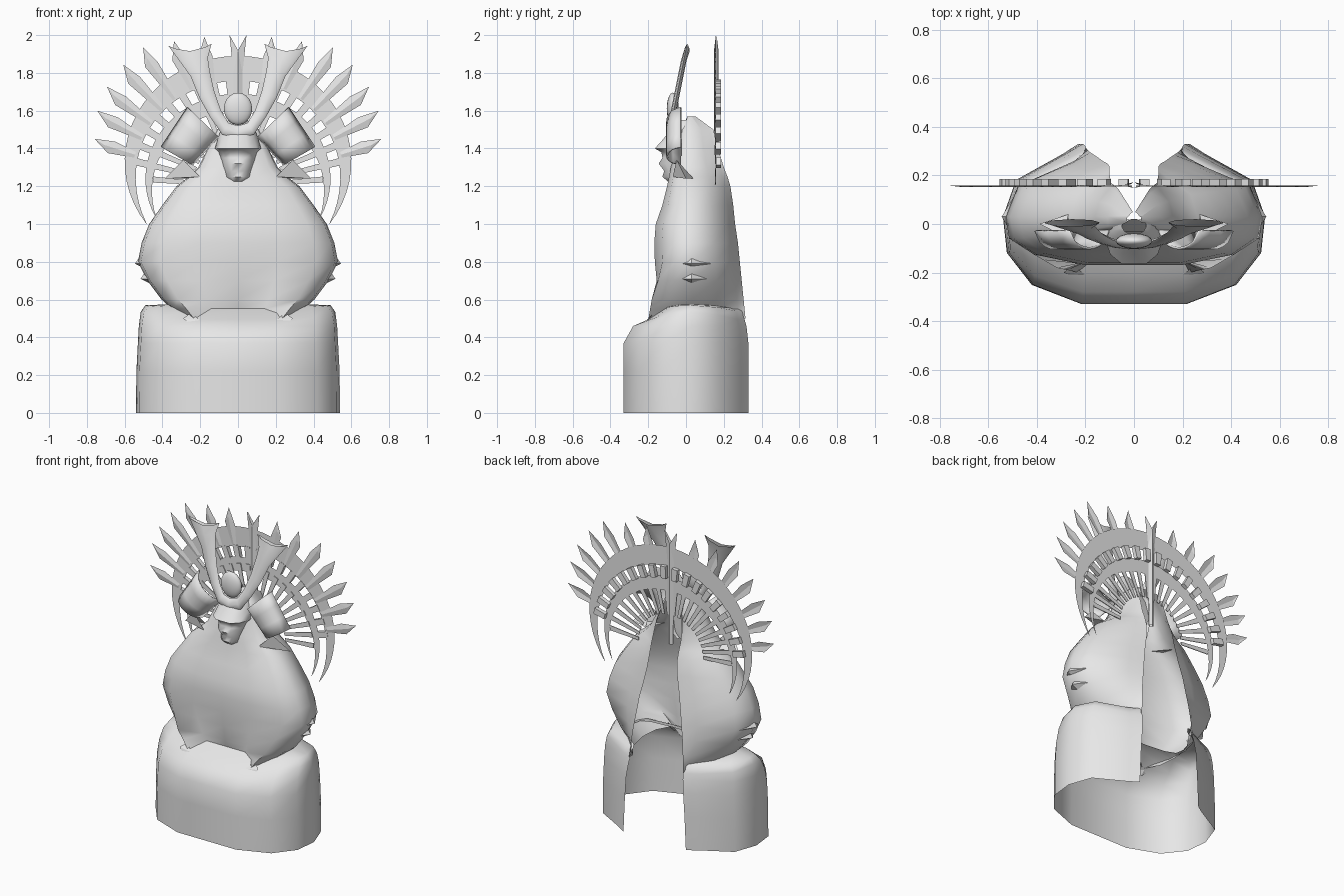
import bpy
import math
from mathutils import Vector

cube = bpy.data.objects.get("Cube")
if cube:
    bpy.data.objects.remove(cube, do_unlink=True)

stone = bpy.data.materials.new("pale_grey")
stone.use_nodes = True
GREY = (0.8, 0.8, 0.8, 1)
stone.diffuse_color = GREY
stone.node_tree.nodes["Principled BSDF"].inputs["Base Color"].default_value = GREY


def build(name, verts, faces, mirror=False, thick=0, smooth=True):
    mesh = bpy.data.meshes.new(name)
    mesh.from_pydata(verts, [], faces)
    mesh.materials.append(stone)
    obj = bpy.data.objects.new(name, mesh)
    bpy.context.collection.objects.link(obj)
    if smooth:
        mesh.shade_smooth()
        mesh.set_sharp_from_angle(angle=math.radians(65))
    if thick:
        mod = obj.modifiers.new("thickness", "SOLIDIFY")
        mod.thickness = thick
    if mirror:
        obj.modifiers.new("mirror", "MIRROR")
    return obj


def loft(name, rows, closed=False, **options):
    """Join equal rows of points with quads."""
    n = len(rows[0])
    verts = [p for row in rows for p in row]
    faces = []
    for r in range(len(rows) - 1):
        for i in range(n if closed else n - 1):
            j = (i + 1) % n
            faces.append((r * n + i, r * n + j, (r + 1) * n + j, (r + 1) * n + i))
    return build(name, verts, faces, **options)


def shell_row(z, w, front, back, gap, droop=0, arm=0):
    """Section open at the back, from the right edge round the front to the left edge."""
    half = [(0.4 * w, front), (0.78 * w, front * 0.76 - arm), (0.97 * w, front * 0.36 - arm / 2),
            (w, 0.03), (0.9 * w, back * 0.55), ((0.65 * w + gap) / 2, back * 0.88), (gap, back)]
    ring = [(-x, y) for x, y in reversed(half)] + [(0, front)] + half
    return [(x, y, z - droop * min(1, ((y - .03) / .22) ** 2)) for x, y in ring]


# Seated robe: wide lower wall rolling into the lap, rim lower at front and back
robe = [(0, .54, -.33, .33, .23), (.22, .538, -.33, .33, .22), (.37, .53, -.33, .33, .21),
        (.46, .525, -.28, .32, .2), (.535, .515, -.2, .31, .195, .04),
        (.57, .49, -.12, .3, .19, .03), (.575, .36, -.06, .28, .19, .02)]
loft("seated_robe", [shell_row(*s) for s in robe])

# Torso and cloak with forearms swelling onto the lap, closing into the hood
torso = [(.5, .3, -.11, .315, .2, 0, .115), (.55, .35, -.125, .31, .195, 0, .095),
         (.6, .405, -.14, .305, .19, 0, .075), (.7, .48, -.155, .295, .18, 0, .03),
         (.8, .53, -.165, .285, .165), (.9, .51, -.168, .275, .15), (1, .47, -.16, .26, .13),
         (1.1, .4, -.125, .25, .11), (1.2, .325, -.1, .235, .1), (1.25, .26, -.09, .22, .1),
         (1.3, .21, -.08, .2, .1), (1.4, .16, -.05, .17, .095), (1.5, .11, -.03, .145, .065),
         (1.57, .03, .02, .05, .005)]
loft("torso_cloak", [shell_row(*s) for s in torso])

# Masked face: chin, lip and nose ridges below the brim, then the helmet bowl
head = [(1.22, .045, -.09), (1.25, .075, -.125), (1.28, .085, -.115), (1.32, .09, -.145),
        (1.35, .1, -.125), (1.38, .105, -.13), (1.4, .125, -.165), (1.45, .11, -.12),
        (1.51, .09, -.075), (1.55, .05, -.04)]
loft("masked_head", [shell_row(z, w, front, .02, .02) for z, w, front in head])

# Round crest on the helmet brow
bpy.ops.mesh.primitive_uv_sphere_add(segments=16, ring_count=10, location=(0, -.07, 1.61))
crest = bpy.context.object
crest.name = "brow_crest"
crest.scale = (.075, .032, .085)
crest.data.materials.append(stone)
crest.data.shade_smooth()

# Helmet horns: rounded blade swept from the brow to a flared tip
horn = [((0, 1.52), (0, 1.45)), ((.05, 1.535), (.085, 1.475)), ((.09, 1.6), (.15, 1.57)),
        ((.125, 1.7), (.205, 1.67)), ((.15, 1.81), (.25, 1.78)),
        ((.16, 1.88), (.3, 1.85)), ((.14, 1.955), (.37, 1.945))]
rows = []
for k, (inner, outer) in enumerate(horn):
    a, b = Vector(inner), Vector(outer)
    row = []
    for i in range(8):
        t = math.tau * i / 8
        p = (a + b) / 2 + (b - a) / 2 * math.cos(t)
        dip = .035 * math.sin(t) ** 2 if k == len(horn) - 1 else 0
        row.append((p.x, -.095 + (p.y - 1.45) * .2 - .015 * math.sin(t), p.y - dip))
    rows.append(row)
loft("helmet_horns", rows, closed=True, mirror=True)

# Turned-back helmet side plates, curling back along two edges
A, B, C, D = (Vector(c) for c in ((.41, 1.41), (.27, 1.62), (.1, 1.46), (.24, 1.31)))
rows = []
for j in range(4):
    row = []
    for i in range(9):
        u = i / 8
        p = D.lerp(A, u).lerp(C.lerp(B, u), j / 3)
        row.append((p.x, -.03 - .075 * abs(math.sin(math.pi * u)) ** .5, p.y))
    rows.append(row)
loft("helmet_side_plates", rows, mirror=True, thick=.01)

# Neck guard points below the side plates
build("neck_guard_points", [(.39, 0, 1.24), (.29, -.05, 1.34), (.2, -.07, 1.25), (.27, .04, 1.24)],
      [(0, 1, 2), (0, 2, 3), (0, 3, 1)], mirror=True, smooth=False)

# Pointed sleeve folds at the elbows
folds = (("elbow_fold", (.545, .03, .79), .1, .06), ("lower_fold", (.515, .03, .71), .08, .06))
for name, tip, depth, height in folds:
    x, y, z = tip
    build(name, [tip, (x - .06, y - depth, z), (x - .04, y, z + height),
                 (x - .06, y + depth, z), (x - .06, y, z - height / 2)],
          [(0, 2, 1), (0, 3, 2), (0, 4, 3), (0, 1, 4)], mirror=True, smooth=False)

# Hands as small pointed cuffs
build("hands", [(.2, -.21, .49), (.29, -.2, .5), (.25, -.17, .53), (.24, -.22, .46)],
      [(0, 3, 1), (1, 3, 2), (2, 3, 0), (0, 1, 2)], mirror=True, smooth=False)

# Halo crescents, flat and tapering to their lower tips
HALO_Y = .16


def crescent(name, centre_z, rx, rz, width, end, steps=40):
    rows = []
    for i in range(steps + 1):
        off = (2 * i / steps - 1) * (90 - end)
        a = math.radians(90 + off)
        inset = width * (1 - (off / (90 - end)) ** 2) + .002
        rows.append([((rx - d) * math.cos(a), HALO_Y, centre_z + (rz - d) * math.sin(a))
                     for d in (inset, 0)])
    loft(name, rows, smooth=False)


crescent("outer_halo", 1.33, .6, .56, .13, -36)
crescent("inner_halo", 1.24, .49, .45, .09, -28)


def polar(r, side, angle, y):
    """Point along a ray from the halo centre, shifted sideways."""
    c, s = math.cos(angle), math.sin(angle)
    return (r * c - side * s, y, 1.2 + r * s + side * c)


def halo_bars(name, first, r0, r1, half0, half1, y0, y1):
    """Fan of straight bars along the rays of the halo."""
    verts, faces = [], []
    for k in range(first, 10):
        a = math.radians(4.5 + 9 * k)
        n = len(verts)
        for y in (y0, y1):
            verts += [polar(r, s, a, y) for r, s in ((r0, -half0), (r1, -half1), (r1, half1), (r0, half0))]
        faces += [tuple(n + i for i in f) for f in ((0, 1, 2, 3), (7, 6, 5, 4), (0, 4, 5, 1),
                                                    (1, 5, 6, 2), (2, 6, 7, 3), (3, 7, 4, 0))]
    build(name, verts, faces, mirror=True, smooth=False)


# Thin inner spokes, and thick blocks bridging the two crescents
halo_bars("halo_spokes", 0, .24, .45, .01, .016, HALO_Y - .006, HALO_Y - .001)
halo_bars("halo_blocks", 1, .485, .565, .018, .02, HALO_Y - .002, HALO_Y + .025)

# Halo blades: flared spikes with slanted tips and a shallow ridge
blades = [(17, .8), (27, .845), (36, .87), (45.5, .885), (54.5, .89), (65, .84), (76, .81)]
verts, faces = [], []
for degrees, tip in blades:
    a = math.radians(degrees)
    n = len(verts)
    outline = ((.57, -.016, 0), (tip - .09, -.034, 0), (tip, .018, 0),
               (tip - .11, .036, 0), (.57, .016, 0), (.57, 0, -.006), (tip - .06, .002, -.006))
    verts += [polar(r, s, a, HALO_Y - .002 + d) for r, s, d in outline]
    faces += [tuple(n + i for i in f) for f in ((0, 1, 6, 5), (1, 2, 6), (2, 3, 6), (3, 4, 5, 6))]
build("halo_blades", verts, faces, mirror=True, smooth=False)

# Central blade: long bar with a forked top, ridged on both faces
bar = [(0, 1.25), (.018, 1.25), (.024, 1.8), (.045, 2), (0, 1.92)]
ridge = [.01, 0, 0, 0, .01]
build("central_blade", [(x, HALO_Y + s * (.002 + d), z) for s in (-1, 1) for (x, z), d in zip(bar, ridge)],
      [(0, 1, 2, 4), (2, 3, 4), (9, 7, 6, 5), (9, 8, 7)], mirror=True, smooth=False)
